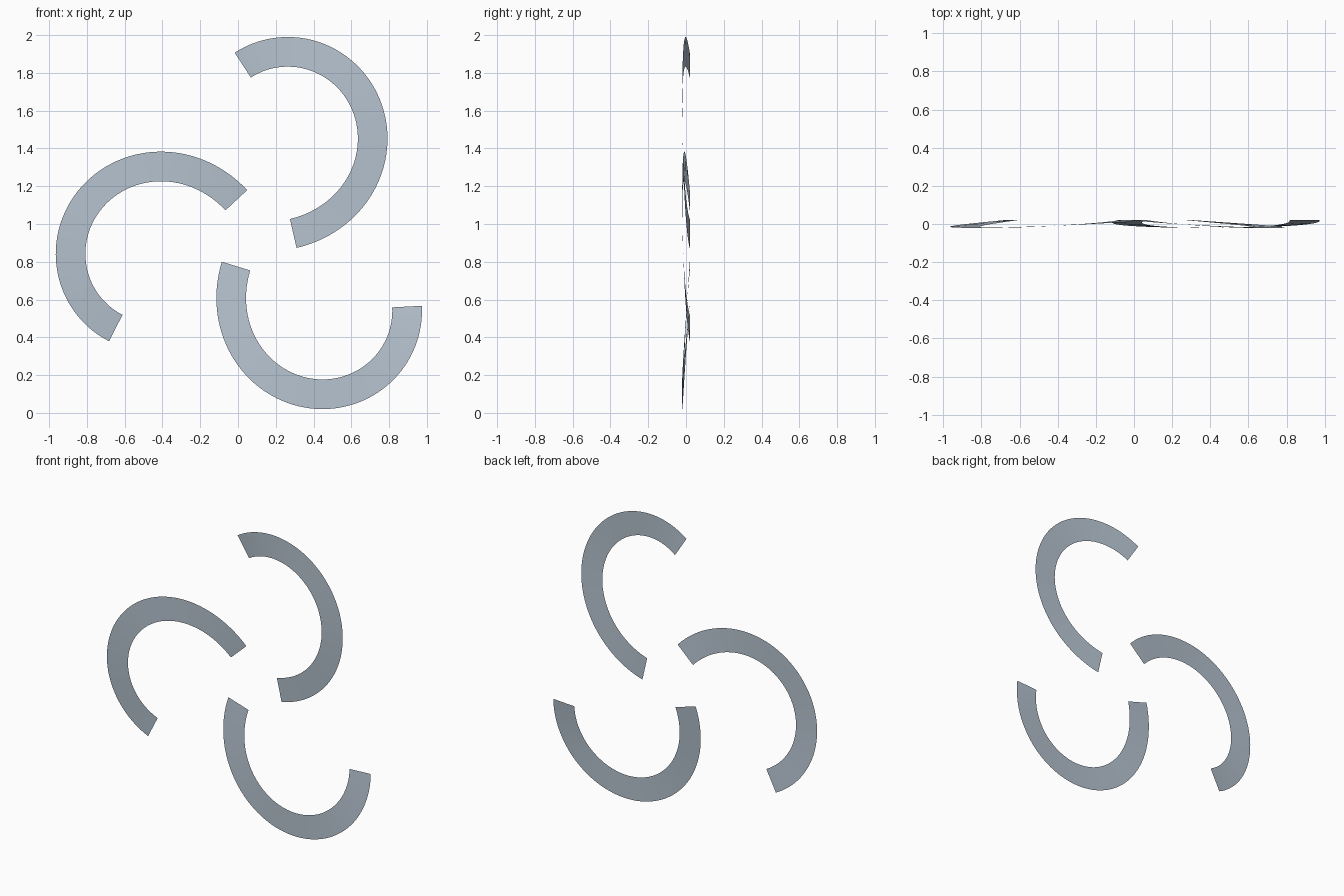
import bpy
import math
from mathutils import Matrix, Vector

cube = bpy.data.objects.get("Cube")
if cube:
    bpy.data.objects.remove(cube, do_unlink=True)

STEPS = 64
WIDTH = 0.157
HUB = Vector((0.091, 0, 0.951))
START = Vector((-0.1015, 0, -0.174))
START_HEADING = math.radians(253)
TURN = math.radians(200)

# Pale blue-grey steel
steel = bpy.data.materials.new("pale_blue_grey")
steel.use_nodes = True
colour = (0.47, 0.55, 0.63, 1)
steel.diffuse_color = colour
steel.node_tree.nodes["Principled BSDF"].inputs["Base Color"].default_value = colour


def bend_radius(angle):
    """Arm opens out towards the hub and tightens towards its tip."""
    return 0.428 + 0.17 * math.exp(-angle / 1.1)


def arm_mesh():
    """Thin curved strip, with both ends bowed towards the back."""
    verts, faces = [], []
    centre = START.copy()
    step = TURN / STEPS
    for i in range(STEPS + 1):
        heading = START_HEADING + i * step
        side = Vector((math.sin(heading), 0, -math.cos(heading)))
        bow = Vector((0, 0.04 * (2 * i / STEPS - 1) ** 2 - 0.02, 0))
        for s in (-0.5, 0.5):
            verts.append(centre + side * WIDTH * s + bow)
        middle = heading + step / 2
        forward = Vector((math.cos(middle), 0, math.sin(middle)))
        centre += forward * bend_radius((i + 0.5) * step) * step
    for i in range(STEPS):
        a = 2 * i
        faces.append((a, a + 1, a + 3, a + 2))
    mesh = bpy.data.meshes.new("arm")
    mesh.from_pydata(verts, [], faces)
    # Strip faces look to the front
    if mesh.polygons[0].normal.y > 0:
        mesh.flip_normals()
    mesh.materials.append(steel)
    mesh.shade_smooth()
    return mesh


# Three arms turned about the hub
mesh = arm_mesh()
for k, name in enumerate(("lower_arm", "upper_arm", "side_arm")):
    arm = bpy.data.objects.new(name, mesh)
    arm.matrix_world = Matrix.Translation(HUB) @ Matrix.Rotation(-k * math.tau / 3, 4, 'Y')
    bpy.context.collection.objects.link(arm)
